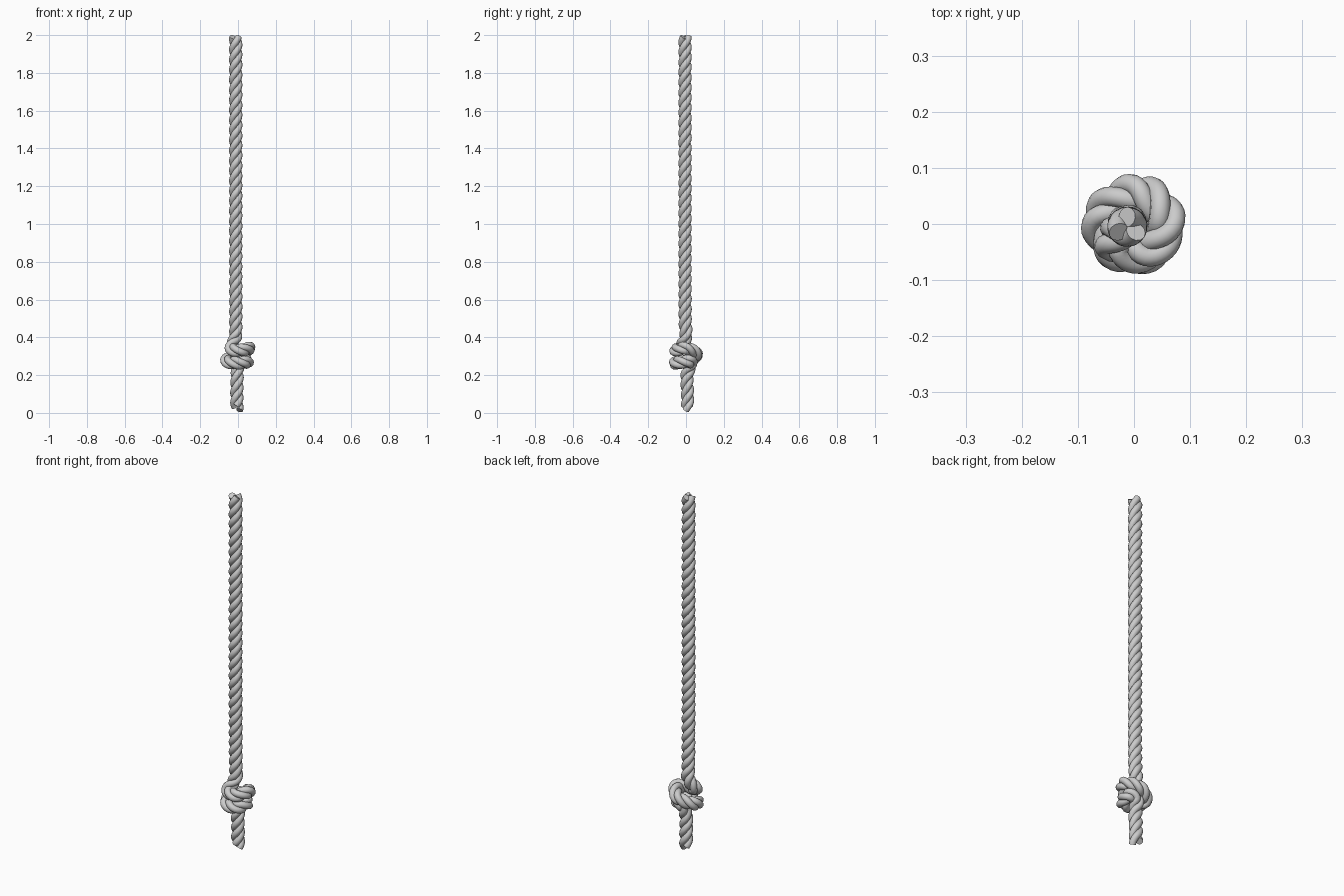
import bpy, math
from mathutils import Vector

if "Cube" in bpy.data.objects:
    bpy.data.objects.remove(bpy.data.objects["Cube"])

STRAND_R, OFFSET, PITCH, STEP = 0.018, 0.0175, 0.16, 0.006

# Rope centre line: hanging length, two tight turns of the knot, loose tail
path = [Vector(p) for p in [
    (-0.012, -0.005, 1.99), (-0.012, -0.005, 1.4), (-0.012, -0.005, 0.8),
    (-0.012, -0.004, 0.48), (-0.014, -0.002, 0.40), (-0.036, -0.036, 0.338),
    (0.02, -0.053, 0.332), (0.060, 0.0, 0.342), (0.012, 0.057, 0.312),
    (-0.060, 0.014, 0.280), (-0.036, -0.046, 0.266), (0.028, -0.050, 0.265),
    (0.048, 0.016, 0.272), (0.006, 0.026, 0.262), (-0.004, 0.006, 0.20),
    (-0.006, 0.008, 0.11), (-0.006, 0.008, 0.012)]]


def spline(pts):
    """Centripetal Catmull-Rom through the points."""
    pts = [2 * pts[0] - pts[1]] + pts + [2 * pts[-1] - pts[-2]]
    out = []
    for a, b, c, d in zip(pts, pts[1:], pts[2:], pts[3:]):
        t1 = (b - a).length ** 0.5
        t2 = t1 + (c - b).length ** 0.5
        t3 = t2 + (d - c).length ** 0.5
        for i in range(120):
            t = t1 + (t2 - t1) * i / 120
            a1 = a.lerp(b, t / t1)
            a2 = b.lerp(c, (t - t1) / (t2 - t1))
            a3 = c.lerp(d, (t - t2) / (t3 - t2))
            b1 = a1.lerp(a2, t / t2)
            b2 = a2.lerp(a3, (t - t1) / (t3 - t1))
            out.append(b1.lerp(b2, (t - t1) / (t2 - t1)))
    return out + [pts[-2]]


def resample(pts, step):
    out, travelled = [pts[0]], 0.0
    for p, q in zip(pts, pts[1:]):
        length = (q - p).length
        while travelled + length >= step:
            p = p.lerp(q, (step - travelled) / length)
            out.append(p)
            length, travelled = (q - p).length, 0.0
            if length < 1e-9:
                break
        travelled += length
    return out


line = resample(spline(path), STEP)

# Untwisted frames carried along the centre line
frames, normal = [], Vector((1, 0, 0))
for i in range(len(line)):
    tan = (line[min(i + 1, len(line) - 1)] - line[max(i - 1, 0)]).normalized()
    normal = (normal - tan * normal.dot(tan)).normalized()
    frames.append((normal.copy(), tan.cross(normal)))

# Three strands twisted round the centre line, one left longer at the tail
for k, trim in enumerate((0, 4, 3)):
    pts = []
    for i in range(len(line) - trim):
        ang = 2 * math.pi * (i * STEP / PITCH + k / 3) + 0.5
        n, b = frames[i]
        pts.append(line[i] + OFFSET * (n * math.cos(ang) + b * math.sin(ang)))
    cu = bpy.data.curves.new(f"rope_strand_{k + 1}", 'CURVE')
    cu.dimensions = '3D'
    cu.bevel_depth = STRAND_R
    cu.bevel_resolution = 4
    cu.use_fill_caps = True
    sp = cu.splines.new('POLY')
    sp.points.add(len(pts) - 1)
    for point, co in zip(sp.points, pts):
        point.co = (*co, 1)
    ob = bpy.data.objects.new(f"rope_strand_{k + 1}", cu)
    bpy.context.collection.objects.link(ob)
    bpy.ops.object.select_all(action='DESELECT')
    ob.select_set(True)
    bpy.context.view_layer.objects.active = ob
    bpy.ops.object.convert(target='MESH')
    bpy.ops.object.shade_smooth_by_angle(angle=math.radians(50))
